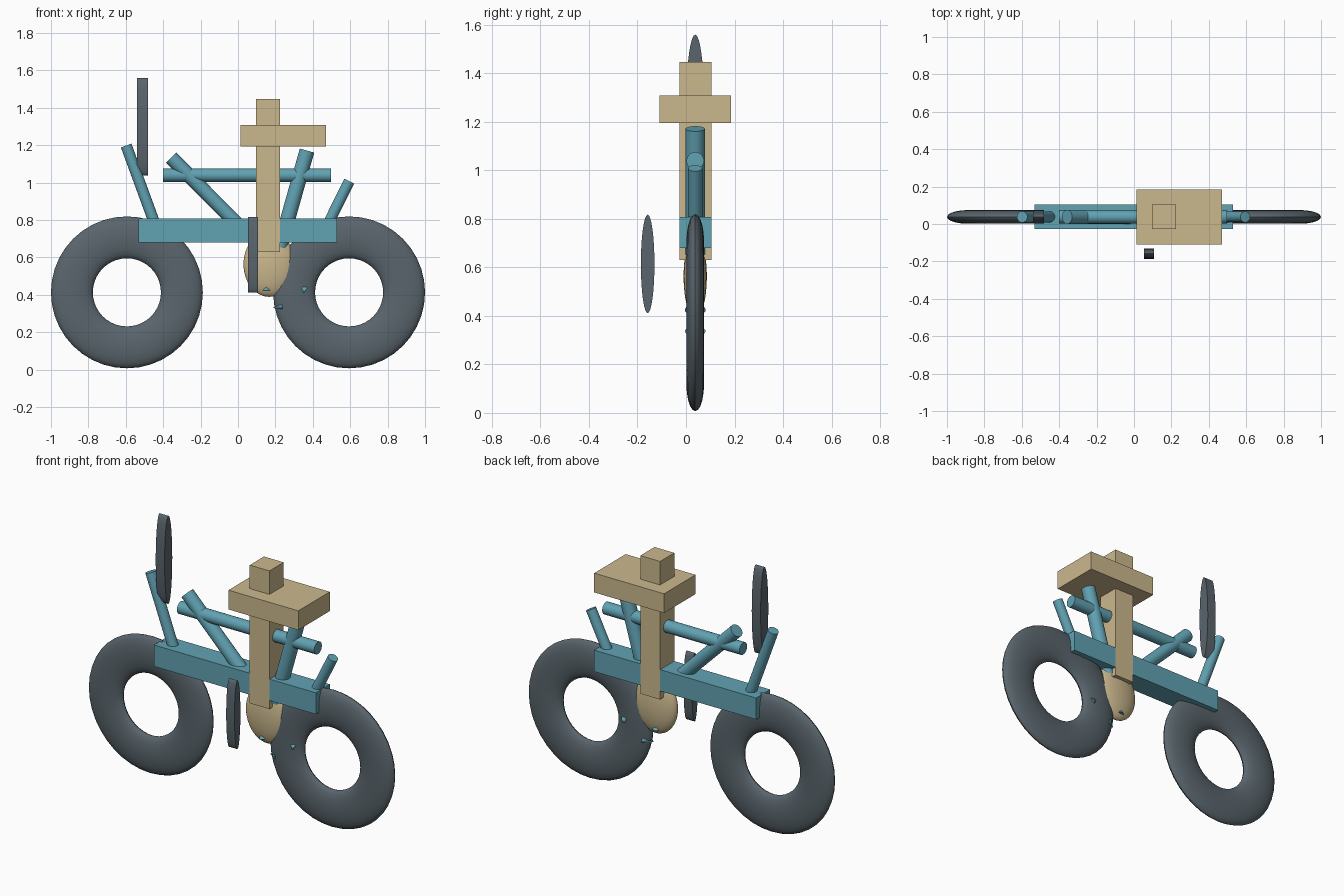
import bpy, math

if "Cube" in bpy.data.objects:
    bpy.data.objects.remove(bpy.data.objects["Cube"])

MID = 0.038  # y of the bike's centre plane


def material(name, rgb):
    m = bpy.data.materials.new(name)
    m.diffuse_color = (*rgb, 1)
    m.use_nodes = True
    m.node_tree.nodes["Principled BSDF"].inputs["Base Color"].default_value = m.diffuse_color
    return m


TEAL = material("teal", (0.12, 0.36, 0.45))
SLATE = material("slate", (0.10, 0.13, 0.15))
TAN = material("tan", (0.60, 0.48, 0.27))


def finish(name, mat, smooth=True):
    ob = bpy.context.object
    ob.name = name
    ob.data.materials.append(mat)
    bpy.ops.object.transform_apply(location=False, rotation=True, scale=True)
    if smooth:
        bpy.ops.object.shade_smooth_by_angle(angle=math.radians(40))
    return ob


def box(name, mat, x, y, z):
    lo, hi = zip(x, y, z)
    bpy.ops.mesh.primitive_cube_add(size=1, location=[(a + b) / 2 for a, b in zip(lo, hi)])
    bpy.context.object.scale = [b - a for a, b in zip(lo, hi)]
    finish(name, mat, False)


def rod(name, mat, a, b, r, ry=None, tip=1, y=MID):
    """Round bar in the xz plane from a to b; tip is the radius factor at b."""
    dx, dz = b[0] - a[0], b[1] - a[1]
    bpy.ops.mesh.primitive_cone_add(vertices=32, radius1=1, radius2=tip, depth=1,
                                    location=((a[0] + b[0]) / 2, y, (a[1] + b[1]) / 2),
                                    rotation=(0, math.atan2(dx, dz), 0))
    bpy.context.object.scale = (r, ry or r, math.hypot(dx, dz))
    finish(name, mat)


# wheels: flattened tyres
for name, x in (("rear_wheel", -0.594), ("front_wheel", 0.594)):
    bpy.ops.mesh.primitive_torus_add(major_radius=0.294, minor_radius=0.112, major_segments=40,
                                     minor_segments=20, location=(x, MID, 0.413),
                                     rotation=(math.pi / 2, 0, 0))
    bpy.context.object.scale = (1, 1, 0.325)
    finish(name, SLATE)

# main beam, rider post and seat slab
box("frame_beam", TEAL, (-0.532, 0.528), (-0.027, 0.105), (0.68, 0.807))
box("post", TAN, (0.096, 0.225), (-0.0275, 0.1055), (0.63, 1.447))
box("slab", TAN, (0.014, 0.471), (-0.109, 0.185), (1.194, 1.308))

# frame tubes
rod("rear_stay", TEAL, (-0.423, 0.72), (-0.598, 1.198), 0.030)
rod("rear_brace", TEAL, (0.055, 0.72), (-0.358, 1.134), 0.038)
rod("top_tube", TEAL, (-0.401, 1.039), (0.497, 1.039), 0.036)
rod("seat_tube", TEAL, (0.224, 0.655), (0.369, 1.171), 0.040)
rod("front_stay", TEAL, (0.457, 0.73), (0.595, 1.008), 0.029)

# thin oval discs facing sideways along x
rod("upper_disc", SLATE, (-0.54, 1.298), (-0.482, 1.298), 0.261, 0.036)
rod("side_disc", SLATE, (0.053, 0.614), (0.107, 0.614), 0.203, 0.028, y=-0.158)

# egg-shaped body under the beam
bpy.ops.mesh.primitive_uv_sphere_add(segments=32, ring_count=16, radius=1, location=(0.168, MID, 0.563))
bpy.context.object.scale = (0.139, 0.048, 0.174)
finish("engine_body", TAN)

# small spikes around the body, wide end outward
for i, (base, apex) in enumerate((((0.152, 0.422), (0.152, 0.49)),
                                  ((0.362, 0.424), (0.27, 0.488)),
                                  ((0.237, 0.337), (0.185, 0.33)))):
    rod(f"spike_{i + 1}", TEAL, base, apex, 0.026 if i < 2 else 0.018, 0.043, tip=0)
